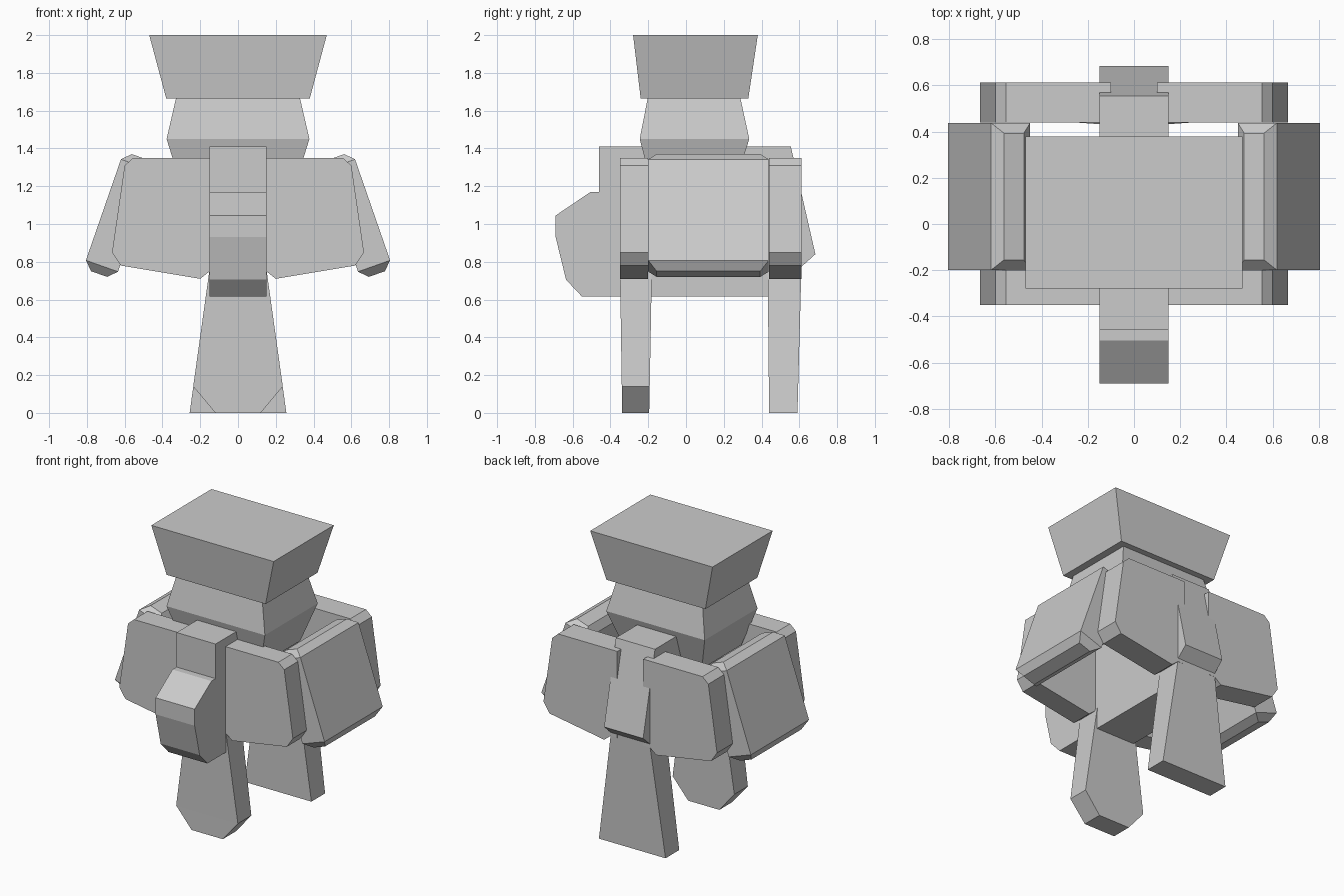
import bpy, bmesh

if "Cube" in bpy.data.objects:
    bpy.data.objects.remove(bpy.data.objects["Cube"])

grey = bpy.data.materials.new("plain grey")
grey.diffuse_color = (0.6, 0.6, 0.6, 1)
grey.use_nodes = True
grey.node_tree.nodes["Principled BSDF"].inputs["Base Color"].default_value = grey.diffuse_color


def finish(name, bm):
    bmesh.ops.recalc_face_normals(bm, faces=bm.faces)
    me = bpy.data.meshes.new(name)
    bm.to_mesh(me)
    bm.free()
    me.materials.append(grey)
    ob = bpy.data.objects.new(name, me)
    bpy.context.collection.objects.link(ob)
    return ob


def skin(rings):
    """Closed solid through rings of equal point count."""
    bm = bmesh.new()
    vs = [[bm.verts.new(p) for p in r] for r in rings]
    n = len(vs[0])
    for a, b in zip(vs, vs[1:]):
        for i in range(n):
            j = (i + 1) % n
            bm.faces.new((a[i], a[j], b[j], b[i]))
    bm.faces.new(vs[0])
    bm.faces.new(vs[-1])
    return bm


def loft(name, levels):
    """Rectangular sections (z, half width, y front, y back)."""
    return finish(name, skin([[(-h, a, z), (h, a, z), (h, b, z), (-h, b, z)]
                              for z, h, a, b in levels]))


# Head and neck
loft("head_block", [(1.665, 0.38, -0.24, 0.33), (2.0, 0.47, -0.28, 0.38)])
loft("neck", [(1.2, 0.30, -0.18, 0.255), (1.45, 0.378, -0.245, 0.335),
              (1.68, 0.325, -0.20, 0.285)])

# Central spine running front to back
spine = [(-0.46, 1.41), (-0.46, 1.17), (-0.505, 1.17), (-0.69, 1.045),
         (-0.69, 0.93), (-0.635, 0.705), (-0.55, 0.615), (0.435, 0.615),
         (0.685, 0.84), (0.555, 1.41)]
finish("central_spine", skin([[(x, y, z) for y, z in spine] for x in (-0.15, 0.15)]))

# Front and back skirt plates, tilted side plates
plate = [(0.10, 1.35), (0.555, 1.35), (0.60, 1.31), (0.667, 0.85),
         (0.62, 0.78), (0.20, 0.71), (0.15, 0.75), (0.10, 0.75)]
side = [(0.605, 1.385), (0.82, 0.765), (0.65, 0.705), (0.435, 1.325)]
for s, label in ((-1, "left"), (1, "right")):
    for pos, y0, y1 in (("front", -0.35, -0.20), ("back", 0.44, 0.612)):
        finish(f"{pos}_plate_{label}",
               skin([[(s * x, y, z) for x, z in plate] for y in (y0, y1)]))
    bm = skin([[(s * x, y, z) for x, z in side] for y in (-0.20, 0.438)])
    # chamfer the rims of the top and bottom ends only
    rims = [e for e in bm.edges
            if abs(e.verts[0].co.z - e.verts[1].co.z) < 0.2]
    bmesh.ops.bevel(bm, geom=rims, offset=0.045, segments=1, affect='EDGES')
    finish(f"side_plate_{label}", bm)

# Front leg with clipped foot corners, plain back leg
loft("front_leg", [(0, 0.12, -0.338, -0.195), (0.14, 0.237, -0.34, -0.192),
                   (0.8, 0.145, -0.35, -0.18)])
loft("back_leg", [(0, 0.256, 0.44, 0.59), (0.8, 0.145, 0.432, 0.612)])
